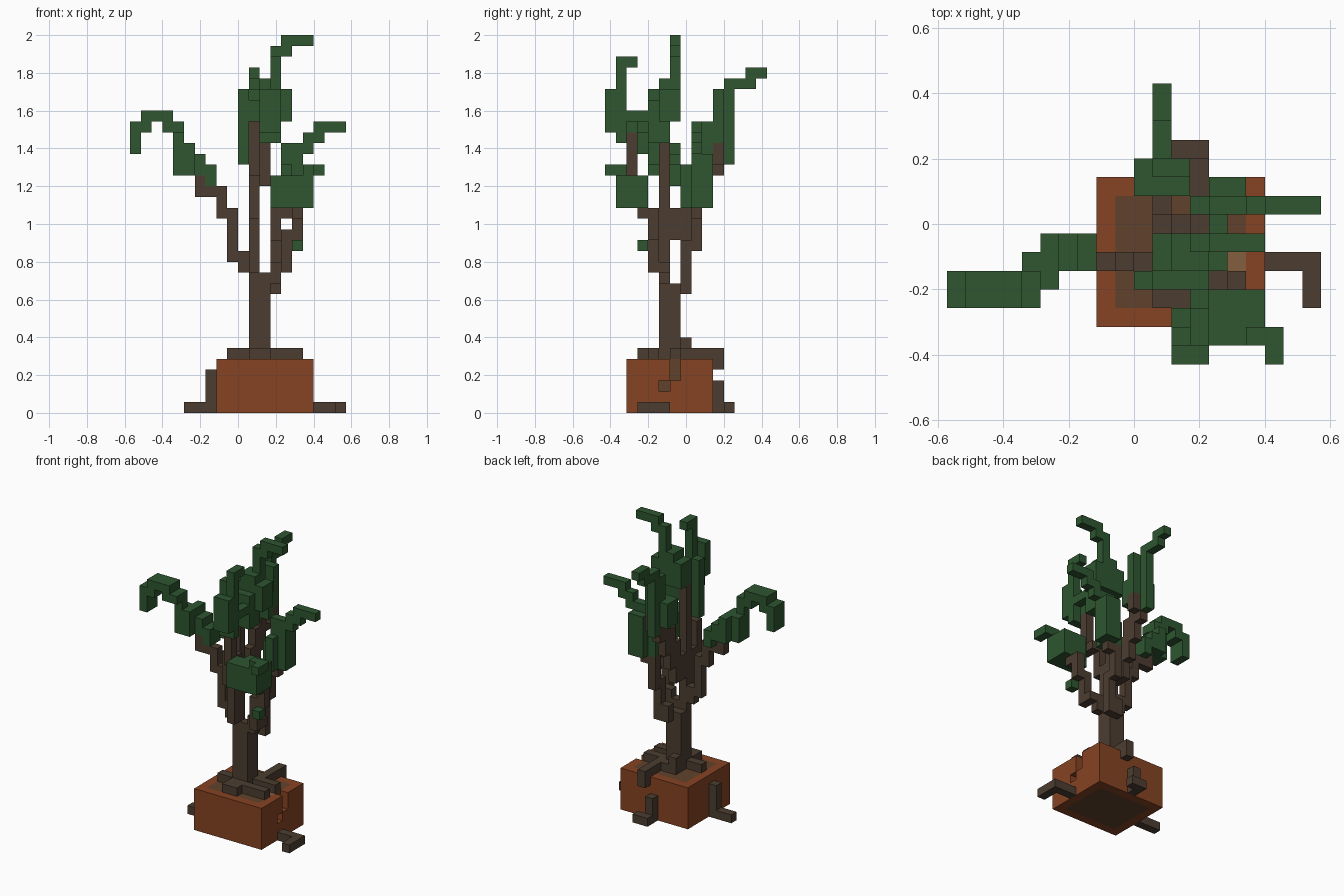
import bpy, bmesh, math

cube = bpy.data.objects.get("Cube")
if cube:
    bpy.data.objects.remove(cube, do_unlink=True)

U = 2 / 35            # edge of one block
Y_MID = 7.5           # depth of the block grid's centre


def lin(c):
    c /= 255
    return c / 12.92 if c <= 0.04045 else ((c + 0.055) / 1.055) ** 2.4


def material(name, r, g, b):
    m = bpy.data.materials.new(name)
    col = (lin(r), lin(g), lin(b), 1)
    m.diffuse_color = col
    m.use_nodes = True
    bsdf = m.node_tree.nodes["Principled BSDF"]
    bsdf.inputs["Base Color"].default_value = col
    bsdf.inputs["Roughness"].default_value = 0.9
    return m


BARK = material("dark bark", 76, 61, 49)
LEAF = material("leaf green", 46, 86, 48)
CLAY = material("terracotta", 134, 67, 35)
SOIL = material("soil brown", 97, 66, 44)
TAN = material("pale soil", 130, 94, 62)

cells = {}            # block position -> part name
parts = {}            # part name -> material


def blocks(name, mat, boxes, cut=()):
    """Fill boxes (x0, x1, y0, y1, z0, z1) that are still free."""
    parts[name] = mat
    for x0, x1, y0, y1, z0, z1 in boxes:
        for x in range(x0, x1):
            for y in range(y0, y1):
                for z in range(z0, z1):
                    if (x, y, z) not in cut:
                        cells.setdefault((x, y, z), name)


# Pot, with a notch in the left wall, filled with soil
blocks("pale_soil_patch", TAN, [(5, 6, 5, 6, 4, 5)])
blocks("soil", SOIL, [(-1, 6, 3, 9, 0, 5)])
blocks("pot", CLAY, [(-2, 7, 2, 10, 0, 5)],
       cut={(6, 6, 4), (6, 6, 3), (6, 5, 2)})

# Roots on the soil and spilling over the pot
blocks("surface_roots", BARK, [
    (-1, 1, 5, 6, 5, 6), (1, 3, 3, 5, 5, 6), (3, 6, 4, 5, 5, 6),
    (3, 6, 6, 7, 5, 6), (1, 4, 7, 8, 5, 6), (1, 2, 7, 8, 6, 7),
    (3, 4, 7, 11, 5, 6)])
blocks("back_root", BARK, [
    (3, 4, 10, 11, 4, 6), (2, 3, 10, 11, 0, 3), (2, 4, 11, 12, 0, 1)])
blocks("right_root", BARK, [(-3, -2, 5, 6, 0, 4), (-5, -3, 5, 6, 0, 1)])
blocks("left_root", BARK, [(7, 10, 5, 6, 0, 1), (9, 10, 3, 5, 0, 1)])

# Trunk and branches
blocks("trunk", BARK, [
    (1, 3, 5, 7, 5, 12), (1, 3, 5, 6, 12, 13), (1, 2, 5, 6, 13, 27)])
blocks("right_branch", BARK, [
    (0, 1, 5, 6, 13, 15), (-1, 0, 5, 6, 14, 19), (-2, -1, 5, 6, 18, 21),
    (-3, -2, 5, 6, 20, 21), (-4, -3, 5, 6, 20, 22)])
blocks("front_branch", BARK, [
    (1, 2, 4, 5, 13, 19), (1, 2, 3, 4, 18, 22), (2, 3, 3, 4, 21, 22),
    (2, 3, 2, 3, 21, 26)])
blocks("front_left_branch", BARK, [
    (3, 4, 5, 6, 12, 14), (4, 5, 4, 6, 13, 14), (4, 5, 4, 5, 14, 17),
    (5, 6, 4, 5, 16, 19), (5, 6, 3, 4, 18, 19)])
blocks("back_left_branch", BARK, [
    (2, 4, 7, 8, 11, 13), (3, 4, 7, 8, 12, 16), (3, 4, 8, 9, 15, 19),
    (3, 5, 8, 9, 18, 19)])
blocks("back_branch", BARK, [
    (1, 2, 6, 8, 16, 19), (1, 2, 7, 9, 18, 21), (1, 2, 8, 10, 20, 23),
    (1, 2, 9, 11, 22, 24), (1, 3, 10, 11, 23, 25)])

# Foliage at the branch ends
blocks("right_foliage", LEAF, [
    (-3, -2, 5, 7, 21, 23), (-4, -3, 5, 7, 22, 24), (-5, -4, 5, 7, 22, 25),
    (-6, -4, 4, 6, 22, 25), (-6, -5, 4, 5, 25, 27), (-7, -5, 3, 5, 26, 27),
    (-9, -6, 3, 5, 27, 28), (-10, -8, 3, 5, 26, 27), (-10, -9, 3, 5, 24, 26)])
blocks("front_foliage", LEAF, [
    (2, 4, 0, 1, 26, 30), (2, 4, 1, 2, 25, 28), (3, 4, 1, 2, 28, 33),
    (3, 4, 2, 3, 32, 33), (3, 4, 2, 4, 27, 28), (2, 3, 2, 3, 26, 27)])
blocks("front_left_foliage", LEAF, [
    (3, 7, 1, 3, 19, 22), (4, 7, 3, 4, 19, 22), (6, 8, 1, 2, 22, 23),
    (7, 8, 0, 1, 22, 23), (5, 6, 3, 4, 15, 16)])
blocks("back_left_foliage", LEAF, [
    (4, 6, 8, 10, 19, 24), (4, 5, 7, 8, 19, 23), (3, 4, 8, 9, 19, 22),
    (4, 7, 8, 9, 24, 25), (6, 8, 8, 9, 25, 26), (7, 10, 8, 9, 26, 27)])
blocks("back_foliage", LEAF, [
    (0, 3, 9, 11, 24, 27), (1, 3, 10, 11, 27, 30), (1, 2, 11, 12, 23, 30),
    (1, 2, 11, 14, 30, 31), (1, 2, 13, 15, 31, 32)])
blocks("crown_foliage", LEAF, [
    (0, 1, 4, 5, 23, 30), (1, 4, 4, 5, 27, 29), (2, 4, 4, 6, 25, 27),
    (1, 5, 5, 7, 27, 30), (2, 4, 5, 7, 30, 31), (3, 4, 6, 7, 31, 34),
    (3, 5, 6, 7, 33, 34), (4, 7, 6, 7, 34, 35)])


def build(name, mat):
    """Make one part from the outer faces of its blocks."""
    bm = bmesh.new()
    for c in [c for c, n in cells.items() if n == name]:
        for axis in range(3):
            for side in (0, 1):
                nb = list(c)
                nb[axis] += 2 * side - 1
                if tuple(nb) in cells:
                    continue
                loop = []
                for a, b in ((0, 0), (1, 0), (1, 1), (0, 1)):
                    p = list(c)
                    p[axis] += side
                    p[(axis + 1) % 3] += a
                    p[(axis + 2) % 3] += b
                    loop.append(bm.verts.new((p[0] * U, (p[1] - Y_MID) * U, p[2] * U)))
                bm.faces.new(loop if side else loop[::-1])
    bmesh.ops.remove_doubles(bm, verts=bm.verts[:], dist=1e-4)
    bmesh.ops.dissolve_limit(bm, angle_limit=math.radians(1),
                             verts=bm.verts[:], edges=bm.edges[:])
    me = bpy.data.meshes.new(name)
    bm.to_mesh(me)
    bm.free()
    me.materials.append(mat)
    bpy.context.collection.objects.link(bpy.data.objects.new(name, me))


for part, mat in parts.items():
    build(part, mat)
